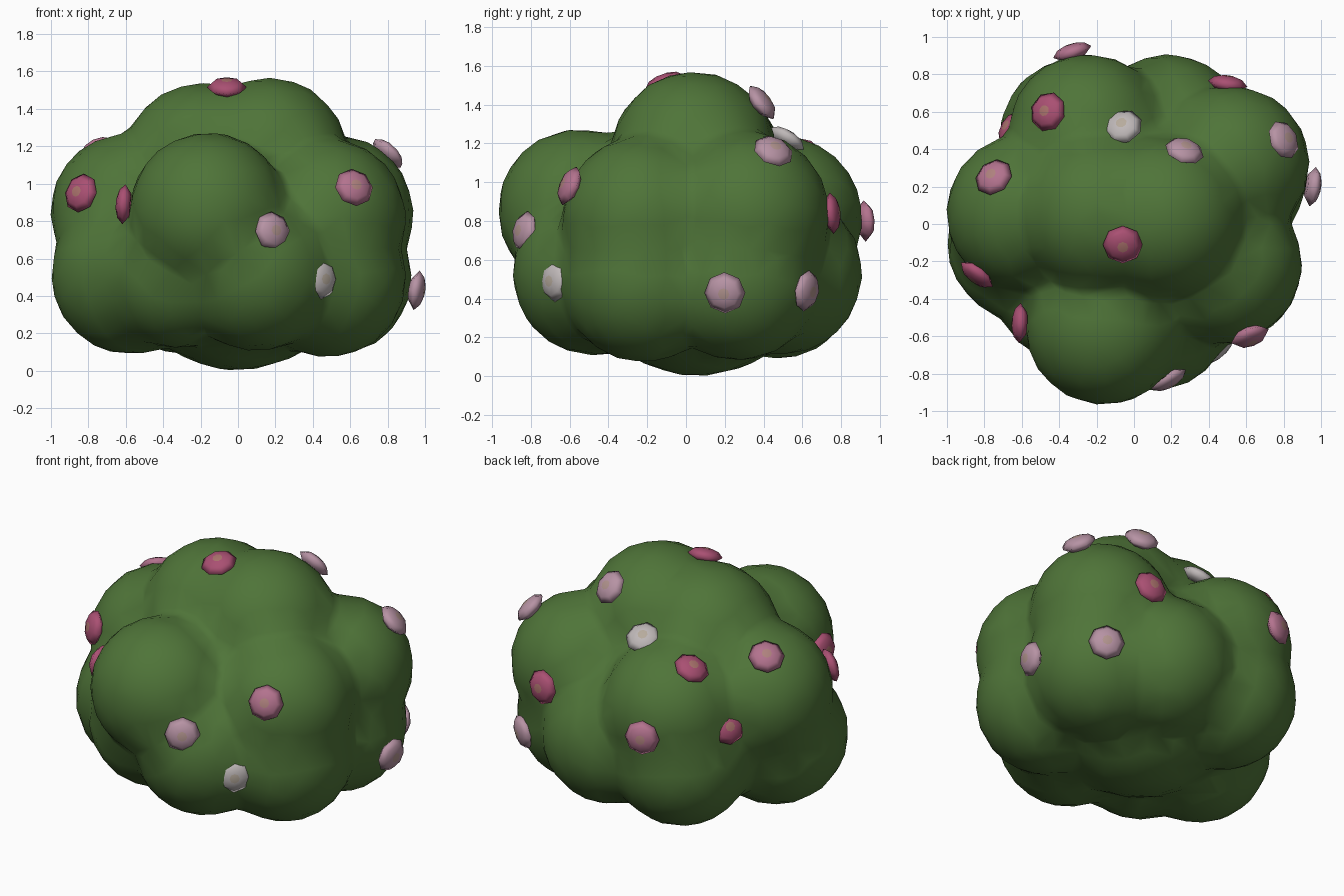
import bpy, bmesh
from mathutils import Vector, Matrix

if "Cube" in bpy.data.objects:
    bpy.data.objects.remove(bpy.data.objects["Cube"])

def material(name, rgb):
    m = bpy.data.materials.new(name)
    m.diffuse_color = (*rgb, 1)
    m.use_nodes = True
    m.node_tree.nodes["Principled BSDF"].inputs["Base Color"].default_value = m.diffuse_color
    return m

# Foliage lobes: x, y, z, radius
LOBES = [
    (0, 0.06, 0.635, 0.635),                                  # core
    (-0.575, -0.10, 0.51, 0.425), (-0.33, -0.34, 0.53, 0.41), # lower ring
    (0.10, -0.47, 0.53, 0.425), (0.48, -0.22, 0.49, 0.42),
    (0.51, 0.27, 0.50, 0.42), (0.18, 0.49, 0.53, 0.42),
    (-0.30, 0.47, 0.51, 0.42),
    (-0.585, 0.06, 0.85, 0.42), (-0.16, -0.55, 0.855, 0.42),  # upper ring
    (0.48, -0.22, 0.82, 0.42), (0.52, 0.32, 0.84, 0.42),
    (-0.25, 0.49, 0.82, 0.42),
    (0.16, 0.04, 1.14, 0.43), (-0.19, 0.06, 1.11, 0.43),      # crown
]

# Bush: overlapping balls fused, softened and reduced
bm = bmesh.new()
for x, y, z, r in LOBES:
    bmesh.ops.create_icosphere(bm, subdivisions=4, radius=r,
                               matrix=Matrix.Translation((x, y, z)))
me = bpy.data.meshes.new("bush")
bm.to_mesh(me)
bm.free()
bush = bpy.data.objects.new("bush", me)
bpy.context.collection.objects.link(bush)
me.materials.append(material("leaf_green", (0.078, 0.175, 0.04)))
rm = bush.modifiers.new("fuse", 'REMESH')
rm.mode, rm.voxel_size, rm.use_smooth_shade = 'VOXEL', 0.035, True
sm = bush.modifiers.new("soften", 'SMOOTH')
sm.factor, sm.iterations = 0.5, 10
dc = bush.modifiers.new("reduce", 'DECIMATE')
dc.ratio = 0.07

# Flowers: eight-sided lens buds lying on the foliage
PETALS = {"rose": (0.40, 0.08, 0.17), "pink": (0.45, 0.17, 0.27),
          "blush": (0.47, 0.29, 0.37), "white": (0.52, 0.48, 0.48)}
petal_mats = {k: material(k + "_petal", c) for k, c in PETALS.items()}
heart = {k: material(k + "_heart", [a * 0.6 + b * 0.4 for a, b in zip(c, (0.40, 0.30, 0.12))])
         for k, c in PETALS.items()}

# colour, position, optional facing direction
FLOWERS = [
    ("rose", (-0.06, -0.11, 1.515), (0, -0.35, 0.95)),
    ("pink", (0.62, -0.60, 0.98), None),
    ("blush", (0.185, -0.83, 0.745), (0.5, -0.85, 0.15)),
    ("white", (0.445, -0.675, 0.49), (0.64, -0.77, 0)),
    ("rose", (-0.61, -0.53, 0.89), None),
    ("rose", (-0.84, -0.27, 0.95), None),
    ("pink", (-0.75, 0.25, 1.18), None),
    ("blush", (0.80, 0.45, 1.16), (0.66, 0.3, 0.68)),
    ("blush", (0.955, 0.20, 0.43), None),
    ("rose", (0.50, 0.75, 0.84), (0.15, 0.98, 0.1)),
    ("pink", (-0.33, 0.92, 0.80), (-0.3, 0.95, 0.05)),
    ("rose", (-0.46, 0.60, 1.16), (-0.5, 0.15, 0.85)),
    ("rose", (-0.655, 0.51, 0.80), (-0.78, 0.45, 0.42)),
    ("white", (-0.06, 0.52, 1.22), (-0.2, 0.52, 0.82)),
    ("blush", (0.27, 0.39, 1.41), None),
    ("blush", (0.73, 0.62, 0.44), None),
]

def flower(i, kind, p, n):
    if n is None:   # face away from the lobe whose surface is closest
        lobe = min(LOBES[1:], key=lambda l: (p - Vector(l[:3])).length - l[3])
        n = p - Vector(lobe[:3])
    n = Vector(n).normalized()
    b = bmesh.new()
    rings = []
    for r, z in ((0.06, -0.035), (0.107, 0.0), (0.075, 0.03), (0.03, 0.042)):
        c = bmesh.ops.create_circle(b, segments=8, radius=r,
                                    matrix=Matrix.Translation((0, 0, z)))
        rings.append(c["verts"])
    for lo, hi in zip(rings, rings[1:]):
        for k in range(8):
            j = (k + 1) % 8
            b.faces.new((lo[k], lo[j], hi[j], hi[k]))
    b.faces.new(rings[-1]).material_index = 1
    b.faces.new(rings[0][::-1])
    bmesh.ops.recalc_face_normals(b, faces=b.faces[:])
    for f in b.faces:
        f.smooth = True
    m = bpy.data.meshes.new("flower")
    b.to_mesh(m)
    b.free()
    m.materials.append(petal_mats[kind])
    m.materials.append(heart[kind])
    ob = bpy.data.objects.new(f"flower_{i + 1}", m)
    bpy.context.collection.objects.link(ob)
    ob.matrix_world = Matrix.Translation(p) @ n.to_track_quat('Z', 'Y').to_matrix().to_4x4()

for i, (kind, p, n) in enumerate(FLOWERS):
    flower(i, kind, Vector(p), n)
